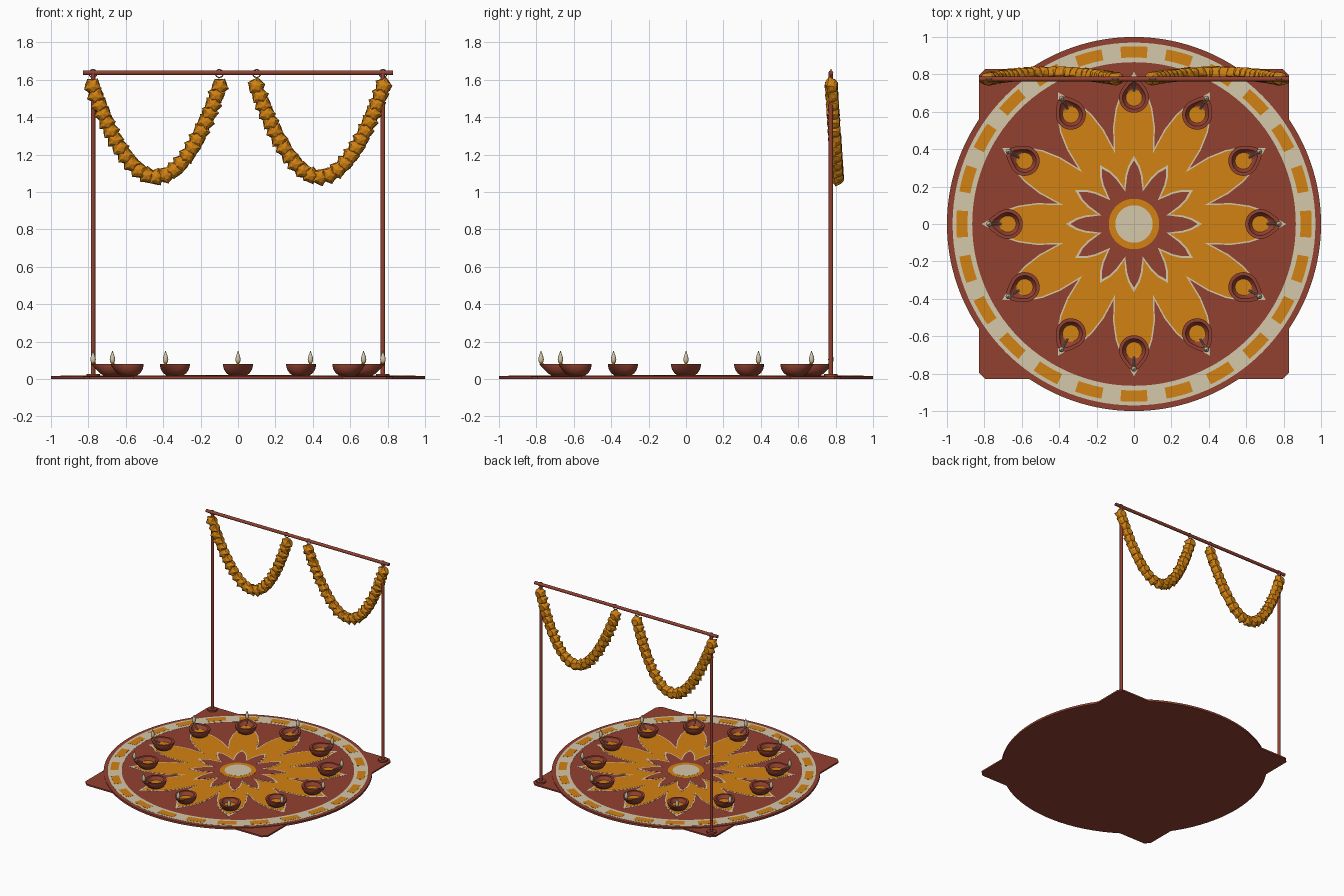
import bpy, bmesh, random
from math import sin, cos, pi, radians
from mathutils import Vector, Matrix

random.seed(4)
cube = bpy.data.objects.get("Cube")
if cube:
    bpy.data.objects.remove(cube)


def material(name, rgb):
    m = bpy.data.materials.new(name)
    m.use_nodes = True
    m.diffuse_color = (*rgb, 1)
    m.node_tree.nodes["Principled BSDF"].inputs["Base Color"].default_value = (*rgb, 1)
    return m


CLAY = material("clay red", (0.29, 0.053, 0.03))
ORANGE = material("marigold orange", (0.65, 0.225, 0.006))
CREAM = material("cream", (0.66, 0.57, 0.40))
METAL = material("grey metal", (0.2, 0.2, 0.18))


def add(name, mesh, loc=(0, 0, 0), rot=(0, 0, 0)):
    ob = bpy.data.objects.new(name, mesh)
    ob.location, ob.rotation_euler = loc, rot
    bpy.context.collection.objects.link(ob)
    return ob


def finish(name, bm, mats, smooth=None):
    mesh = bpy.data.meshes.new(name)
    bm.to_mesh(mesh)
    bm.free()
    for m in mats:
        mesh.materials.append(m)
    if smooth:
        mesh.shade_smooth()
        mesh.set_sharp_from_angle(angle=radians(smooth))
    return mesh


def plate(name, polys, z, mat, thick=0.001):
    """Flat outlines given a thickness below z."""
    bm = bmesh.new()
    for poly in polys:
        bm.faces.new([bm.verts.new((x, y, z)) for x, y in poly])
    ob = add(name, finish(name, bm, [mat]))
    mod = ob.modifiers.new("thickness", "SOLIDIFY")
    mod.thickness, mod.offset = thick, -1
    return ob


def polar(r, a):
    return r * cos(a), r * sin(a)


def circle(r, n=96):
    return [polar(r, 2 * pi * i / n) for i in range(n)]


def sector(r0, r1, a0, a1, n=5):
    angles = [a0 + (a1 - a0) * i / n for i in range(n + 1)]
    return [polar(r1, a) for a in angles] + [polar(r0, a) for a in reversed(angles)]


def petals(profile, n=12):
    """Star outline; profile runs from valley to tip as (distance, half width)."""
    side = [(d, -w) for d, w in profile]
    one = side + [(d, w) for d, w in reversed(profile[1:-1])]
    out = []
    for k in range(n):
        a = 2 * pi * k / n
        out += [(x * cos(a) - y * sin(a), x * sin(a) + y * cos(a)) for x, y in one]
    return out


def lathe(name, rings, n, shape, mats, band_mats=None, smooth=None):
    """Capped stack of rings (radius, height, shape amount)."""
    bm = bmesh.new()
    loops = []
    for r, z, s in rings:
        angles = [2 * pi * i / n for i in range(n)]
        loops.append([bm.verts.new((*polar(r * (1 + s * shape(a)), a), z)) for a in angles])
    faces = [bm.faces.new(loops[0][::-1])]
    for k, (lo, hi) in enumerate(zip(loops, loops[1:])):
        for i in range(n):
            j = (i + 1) % n
            f = bm.faces.new((lo[i], lo[j], hi[j], hi[i]))
            f.material_index = band_mats[k] if band_mats else 0
    top = bm.faces.new(loops[-1])
    top.material_index = band_mats[-1] if band_mats else 0
    return finish(name, bm, mats, smooth)


def rod(name, a, b, r, mat, n=16):
    a, b = Vector(a), Vector(b)
    mesh = lathe(name, [(r, 0, 0), (r, (b - a).length, 0)], n, lambda t: 0, [mat], smooth=40)
    return add(name, mesh, a, (b - a).to_track_quat("Z", "Y").to_euler())


# Ground: square board with clipped corners under a round mat
S, C = 0.83, 0.035
corner = [(S, S - C), (S - C, S)]
board = []
for k in range(4):
    board += [tuple((Matrix.Rotation(k * pi / 2, 2) @ Vector(p))) for p in corner]
plate("square_board", [board], 0.012, CLAY, 0.012)
plate("round_mat", [circle(1.0, 128)], 0.016, CLAY, 0.016)

# Border ring with dashes
T = 0.016
step = pi / 12
plate("border_ring", [sector(0.865, 0.97, k * step, (k + 1) * step) for k in range(24)],
      T + 0.001, CREAM)
half = radians(4.4)
plate("border_dashes", [sector(0.89, 0.95, k * step - half, k * step + half) for k in range(24)],
      T + 0.002, ORANGE)

# Layered petal pattern
layers = [
    ("outer_star_edge", CREAM, [(0.406, 0.1087), (0.52, 0.112), (0.62, 0.098),
                                (0.70, 0.07), (0.76, 0.03), (0.815, 0)]),
    ("outer_star", ORANGE, [(0.377, 0.101), (0.52, 0.104), (0.62, 0.09),
                            (0.69, 0.064), (0.74, 0.03), (0.775, 0)]),
    ("inner_flower_edge", CREAM, [(0.193, 0.0517), (0.26, 0.046), (0.31, 0.031), (0.365, 0)]),
    ("inner_flower", CLAY, [(0.174, 0.0466), (0.26, 0.036), (0.305, 0.022), (0.34, 0)]),
]
for i, (name, mat, profile) in enumerate(layers):
    plate(name, [petals(profile)], T + 0.001 * (i + 1), mat)
plate("centre_disc", [circle(0.135, 64)], T + 0.005, ORANGE)
plate("centre_dot", [circle(0.1, 64)], T + 0.006, CREAM)

# Oil lamps: bowl with a pinched spout, wick and flame
bowl = lathe("lamp_bowl",
             [(0.045, 0, 0), (0.062, 0.012, 0.03), (0.075, 0.032, 0.12), (0.08, 0.052, 0.28),
              (0.08, 0.06, 0.34), (0.062, 0.06, 0.34), (0.055, 0.045, 0.2), (0.044, 0.034, 0)],
             36, lambda a: max(0, cos(a)) ** 8, [CLAY, ORANGE], [0] * 7 + [1], 40)
flame = lathe("lamp_flame",
              [(0.004, 0, 0), (0.012, 0.014, 0), (0.015, 0.028, 0),
               (0.011, 0.046, 0), (0.005, 0.062, 0), (0.001, 0.074, 0)],
              10, lambda a: 0, [CREAM, ORANGE], [1, 0, 0, 0, 0, 0], 60)
for k in range(12):
    a = k * pi / 6
    add("lamp_bowl", bowl, (*polar(0.675, a), T + 0.003), (0, 0, a))
    add("lamp_flame", flame, (*polar(0.775, a), 0.077), (0, 0, a))
    rod("lamp_wick", (*polar(0.71, a), 0.056), (*polar(0.775, a), 0.082), 0.005, METAL, 8)

# Frame: two posts with feet and a top rail
Y = 0.775
for side, x in (("left", 0.775), ("right", -0.775)):
    rod(side + "_post", (x, Y, 0.012), (x, Y, 1.635), 0.012, CLAY)
    rod(side + "_post_foot", (x, Y, 0.01), (x, Y, 0.026), 0.036, CLAY, 24)
rod("top_rail", (-0.83, Y, 1.637), (0.83, Y, 1.637), 0.0125, CLAY)

# Hanging rings
for x in (-0.775, -0.1, 0.1, 0.775):
    bpy.ops.mesh.primitive_torus_add(major_radius=0.021, minor_radius=0.003, major_segments=24,
                                     minor_segments=6, location=(x, Y, 1.633),
                                     rotation=(pi / 2, 0, 0))
    ring = bpy.context.object
    ring.name = "hanging_ring"
    ring.data.materials.append(METAL)

# Garlands: star-faced blossoms spaced evenly along a sagging curve
blossom = lathe("blossom",
                [(0.024, -0.034, 0), (0.039, -0.018, 0), (0.043, 0, 0.06), (0.042, 0.014, 0.2),
                 (0.024, 0.028, 0.2), (0.004, 0.034, 0)],
                10, lambda a: cos(5 * a), [ORANGE])


def sag(u):
    return Vector((0.34 * u, Y + 0.032 * (1 - u * u), 1.08 + 0.485 * u * u))


path = [sag(-1 + i / 200) for i in range(401)]
total = sum((q - p).length for p, q in zip(path, path[1:]))
COUNT = 25
spots, run = [path[0]], 0
for p, q in zip(path, path[1:]):
    run += (q - p).length
    if run >= len(spots) * total / (COUNT - 1) - 1e-6:
        spots.append(q)
for side, cx in (("left", 0.438), ("right", -0.438)):
    for p in spots:
        # blossom faces the front, with a random roll and slight tilt
        tilt = (pi / 2 + random.uniform(-0.15, 0.15), random.uniform(-0.3, 0.3),
                random.uniform(-0.15, 0.15))
        add(side + "_garland_blossom", blossom, p + Vector((cx, 0, 0)), tilt)
